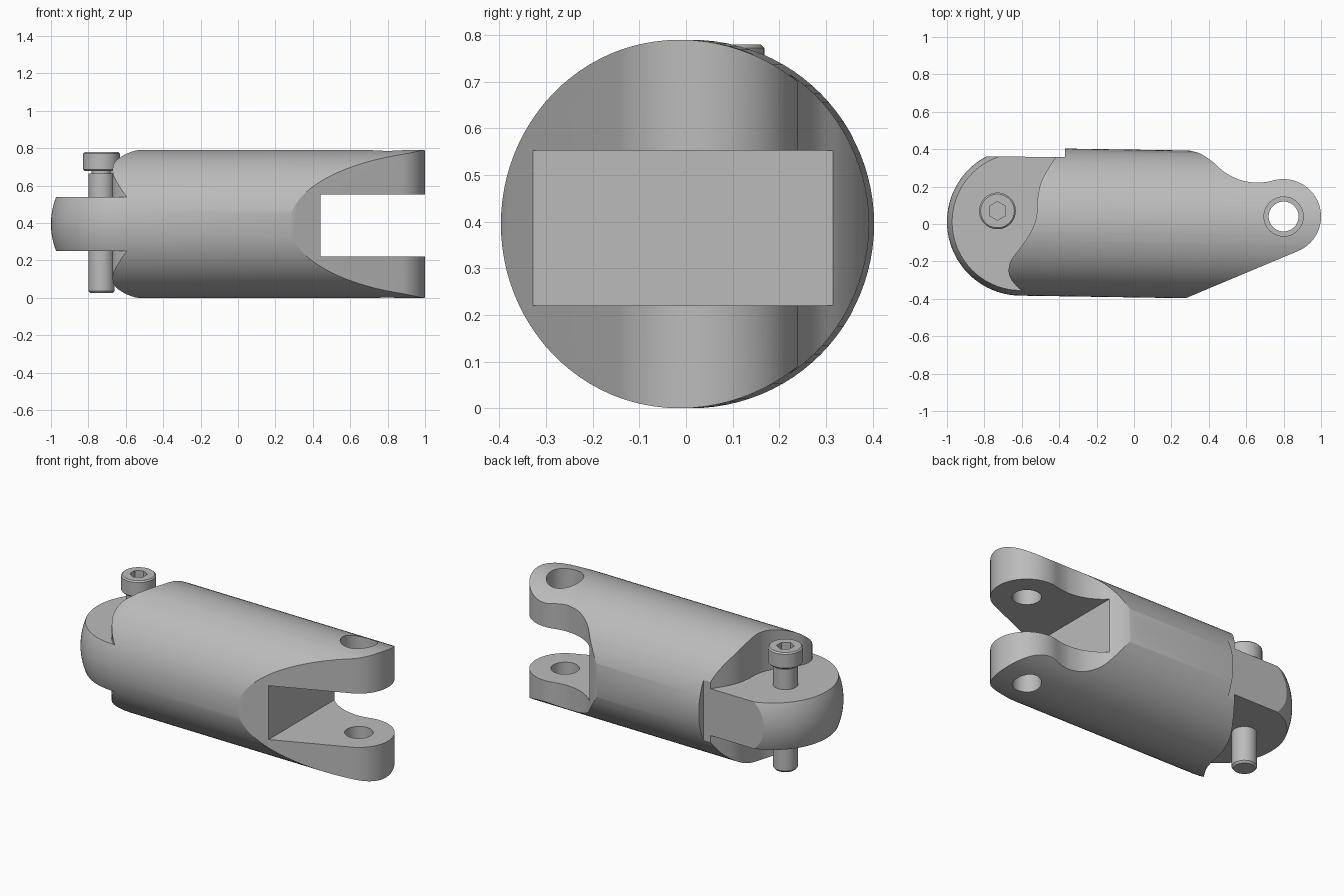
import bpy, bmesh, math
from mathutils import Vector, Matrix

cube = bpy.data.objects.get("Cube")
if cube:
    bpy.data.objects.remove(cube, do_unlink=True)

RADIUS = 0.395            # body radius, also the height of its axis
PIN = (-0.73, 0.07)       # pin axis
EYE = (0.80, 0.04)        # fork eye axis
EYE_RADIUS = 0.2

steel = bpy.data.materials.new("grey steel")
steel.use_nodes = True
grey = (0.5, 0.5, 0.5, 1)
steel.diffuse_color = grey
steel.node_tree.nodes["Principled BSDF"].inputs["Base Color"].default_value = grey


def finish(bm, name):
    bmesh.ops.recalc_face_normals(bm, faces=bm.faces)
    mesh = bpy.data.meshes.new(name)
    bm.to_mesh(mesh)
    bm.free()
    mesh.materials.append(steel)
    obj = bpy.data.objects.new(name, mesh)
    bpy.context.collection.objects.link(obj)
    return obj


def prism(name, outline, low, high):
    bm = bmesh.new()
    face = bm.faces.new([bm.verts.new((x, y, low)) for x, y in outline])
    top = bmesh.ops.extrude_face_region(bm, geom=[face])["geom"]
    verts = [v for v in top if isinstance(v, bmesh.types.BMVert)]
    bmesh.ops.translate(bm, verts=verts, vec=(0, 0, high - low))
    return finish(bm, name)


def lathe(name, profile, steps, matrix):
    """Revolve (radius, height) points about z, then place the result."""
    bm = bmesh.new()
    verts = [bm.verts.new((r, 0, h)) for r, h in profile]
    edges = [bm.edges.new(pair) for pair in zip(verts, verts[1:])]
    bmesh.ops.spin(bm, geom=verts + edges, cent=(0, 0, 0), axis=(0, 0, 1),
                   angle=math.tau, steps=steps, use_duplicate=False)
    bmesh.ops.remove_doubles(bm, verts=bm.verts, dist=1e-5)
    bm.transform(matrix)
    return finish(bm, name)


def arc(center, radius, start, end, steps):
    angles = [math.radians(start + (end - start) * i / steps) for i in range(steps + 1)]
    return [(center[0] + radius * math.cos(a), center[1] + radius * math.sin(a)) for a in angles]


def circle(center, radius, sides):
    return arc(center, radius, 0, 360, sides)[:-1]


def smooth_path(points, steps=6):
    """Catmull-Rom curve through the points."""
    p = [Vector(q) for q in points]
    p = [2 * p[0] - p[1]] + p + [2 * p[-1] - p[-2]]
    out = []
    for a, b, c, d in zip(p, p[1:], p[2:], p[3:]):
        for i in range(steps):
            t = i / steps
            out.append(tuple(0.5 * (2 * b + (c - a) * t + (2 * a - 5 * b + 4 * c - d) * t ** 2
                                    + (3 * b - a - 3 * c + d) * t ** 3)))
    return out + [tuple(points[-1])]


def cut(target, tool, operation="DIFFERENCE"):
    tool.hide_render = True
    mod = target.modifiers.new("cut", "BOOLEAN")
    mod.object, mod.operation, mod.solver = tool, operation, "EXACT"
    bpy.context.view_layer.objects.active = target
    bpy.ops.object.modifier_apply(modifier=mod.name)
    bpy.data.objects.remove(tool, do_unlink=True)


def smooth(obj):
    bpy.ops.object.select_all(action="DESELECT")
    obj.select_set(True)
    bpy.context.view_layer.objects.active = obj
    bpy.ops.object.shade_smooth_by_angle(angle=math.radians(25))


# Body: round bar with a domed end, its axis a touch off x
dome = [(RADIUS * math.sin(math.pi / 2 * i / 20), -RADIUS * math.cos(math.pi / 2 * i / 20))
        for i in range(21)]
place = (Matrix.Translation((-0.605, 0.012, RADIUS)) @ Matrix.Rotation(math.radians(-0.9), 4, "Z")
         @ Matrix.Rotation(math.pi / 2, 4, "Y"))
body = lathe("clevis_body", dome + [(RADIUS, 1.75), (0, 1.75)], 96, place)

# Plan outline: slanted front, round eye, scooped back, flat beside the tongue
scoop = smooth_path([(0.765, 0.237), (0.70, 0.224), (0.64, 0.222), (0.56, 0.238), (0.48, 0.28),
                     (0.42, 0.333), (0.36, 0.373), (0.30, 0.392), (0.22, 0.405)])
outline = ([(-1.2, -0.5), (0.03, -0.5)] + arc(EYE, EYE_RADIUS, -67, 96, 36) + scoop
           + [(0.15, 0.5), (-0.37, 0.5), (-0.37, 0.357), (-1.2, 0.367)])
cut(body, prism("plan_cutter", outline, -0.2, 1), "INTERSECT")

# Shoulders above and below the tongue
shoulder = smooth_path([(-0.37, 0.42), (-0.42, 0.355), (-0.49, 0.24), (-0.515, 0.14), (-0.522, 0.04),
                        (-0.55, -0.04), (-0.61, -0.13), (-0.66, -0.2), (-0.668, -0.27),
                        (-0.63, -0.33), (-0.57, -0.37), (-0.5, -0.41)])
step = shoulder + [(-0.5, -0.6), (-1.3, -0.6), (-1.3, 0.6), (-0.37, 0.6)]
for low, high in ((0.54, 1.1), (-0.3, 0.25)):
    cut(body, prism("shoulder_cutter", step, low, high))

# Fork slot, eye hole and counterbore
cut(body, prism("slot_cutter", [(0.44, -0.7), (1.3, -0.7), (1.3, 0.7), (0.44, 0.7)], 0.22, 0.553))
cut(body, prism("eye_cutter", circle(EYE, 0.08, 48), -0.2, 1))
cut(body, prism("counterbore_cutter", circle(EYE, 0.105, 48), 0.66, 1))
smooth(body)

# Pin shank with a chamfered tip and a narrow neck
at_pin = Matrix.Translation((*PIN, 0))
shank = lathe("pin_shank", [(0, 0.025), (0.06, 0.025), (0.07, 0.037), (0.07, 0.665),
                            (0.053, 0.665), (0.053, 0.69), (0, 0.69)], 48, at_pin)
smooth(shank)

# Pin head with a hexagonal socket
head = lathe("pin_head", [(0, 0.678), (0.09, 0.678), (0.098, 0.686), (0.098, 0.772),
                          (0.09, 0.78), (0, 0.78)], 48, at_pin)
hexagon = [(PIN[0] + 0.05 * math.sin(math.tau * i / 6), PIN[1] + 0.05 * math.cos(math.tau * i / 6))
           for i in range(6)]
cut(head, prism("socket_cutter", hexagon, 0.73, 0.9))
smooth(head)
